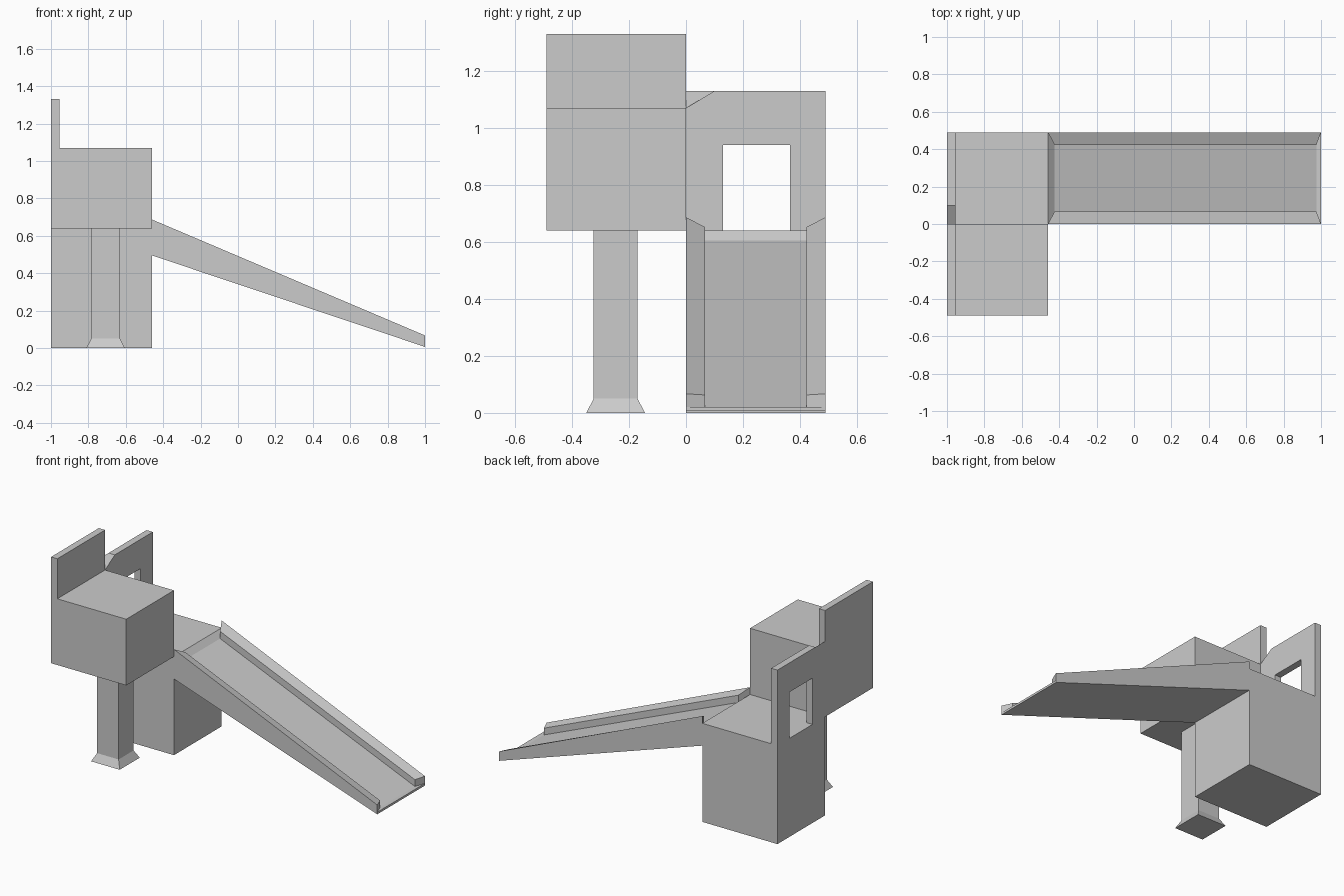
import bpy, bmesh

if "Cube" in bpy.data.objects:
    bpy.data.objects.remove(bpy.data.objects["Cube"])


def finish(name, bm):
    bmesh.ops.recalc_face_normals(bm, faces=bm.faces)
    mesh = bpy.data.meshes.new(name)
    bm.to_mesh(mesh)
    bm.free()
    ob = bpy.data.objects.new(name, mesh)
    bpy.context.collection.objects.link(ob)
    return ob


def bridge(bm, a, b):
    n = len(a)
    for i in range(n):
        j = (i + 1) % n
        bm.faces.new((a[i], a[j], b[j], b[i]))


def loft(name, rings):
    """Solid through a list of equal-length rings, capped at both ends."""
    bm = bmesh.new()
    loops = [[bm.verts.new(p) for p in ring] for ring in rings]
    for a, b in zip(loops, loops[1:]):
        bridge(bm, a, b)
    bm.faces.new(loops[0])
    bm.faces.new(loops[-1])
    return finish(name, bm)


def square(cx, cy, hx, hy, z):
    return [(cx - hx, cy - hy, z), (cx + hx, cy - hy, z),
            (cx + hx, cy + hy, z), (cx - hx, cy + hy, z)]


LEFT, WALL, EDGE = -1.0, -0.955, -0.46
DECK = 0.64

# Raised block with its tall back wall
profile = [(LEFT, DECK), (EDGE, DECK), (EDGE, 1.07), (WALL, 1.07),
           (WALL, 1.33), (LEFT, 1.33)]
loft("upper_block", [[(x, y, z) for x, z in profile] for y in (-0.49, 0)])

# Block below the slide platform
mid_x, half_x = (LEFT + EDGE) / 2, (EDGE - LEFT) / 2
loft("platform_block", [square(mid_x, 0.245, half_x, 0.245, z) for z in (0, DECK)])

# Window wall, with its inner top corner cut down to the raised block
outline = [(0, DECK), (0.13, DECK), (0.13, 0.94), (0.365, 0.94), (0.365, DECK),
           (0.49, DECK), (0.49, 1.13), (0.1, 1.13)]
loft("window_wall", [[(x, y, z) for y, z in outline + [(0, corner)]]
                     for x, corner in ((LEFT, 1.13), (WALL, 1.07))])

# Support pillar with flared foot
loft("pillar", [square(-0.708, -0.247, h, h, z)
                for h, z in ((0.103, 0), (0.077, 0.05), (0.077, DECK))])

# Slide: trough with raised side rails and mitred ends
bm = bmesh.new()
rings = []
# outer x, inner x, underside, rail top, rail inner top, floor, end lip
for xo, xi, under, top, top_in, floor, lip in (
        (EDGE, -0.425, 0.495, 0.687, 0.652, 0.605, DECK),
        (1.0, 0.975, 0.006, 0.067, 0.063, 0.019, 0.02)):
    half = [(xo, 0.245, under), (xo, 0.245, top), (xi, 0.178, top_in), (xi, 0.178, floor)]
    near = [bm.verts.new((x, 0.245 - d, z)) for x, d, z in half]
    far = [bm.verts.new((x, 0.245 + d, z)) for x, d, z in half]
    lip_n = bm.verts.new((xo, 0, lip))
    lip_f = bm.verts.new((xo, 0.49, lip))
    bm.faces.new((near[0], far[0], lip_f, lip_n))
    bm.faces.new((lip_n, lip_f, far[3], near[3]))
    for side, lv in ((near, lip_n), (far, lip_f)):
        bm.faces.new((lv, side[3], side[2], side[1]))
    rings.append(near + far[::-1])
bridge(bm, *rings)
finish("slide", bm)
